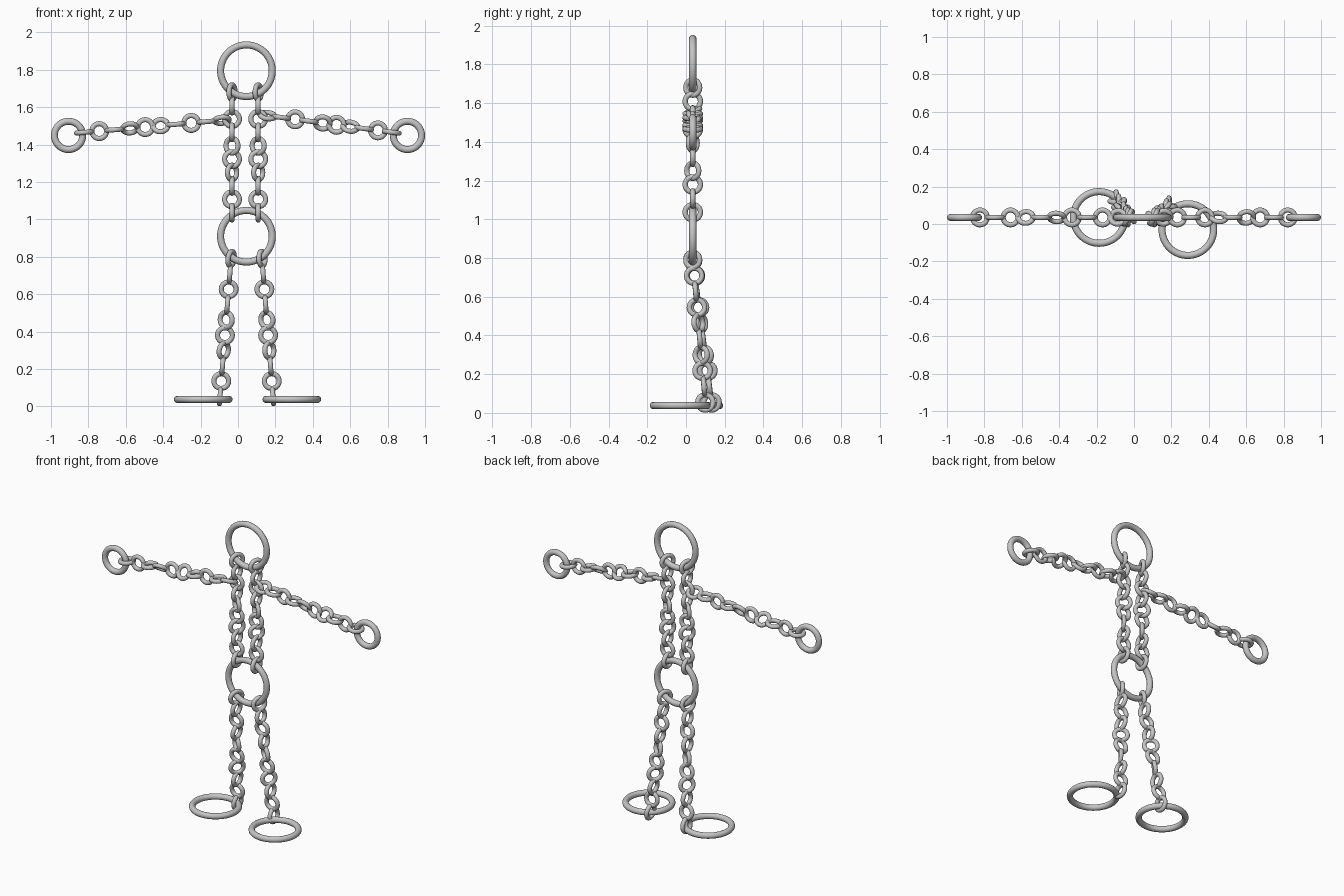
import bpy
from math import radians, cos, sin
from mathutils import Vector

cube = bpy.data.objects.get("Cube")
if cube:
    bpy.data.objects.remove(cube, do_unlink=True)

# Single metal colour
steel = bpy.data.materials.new("steel_grey")
steel.use_nodes = True
grey = (0.56, 0.56, 0.56, 1)
steel.diffuse_color = grey
steel.node_tree.nodes["Principled BSDF"].inputs["Base Color"].default_value = grey


def ring(name, centre, normal, major, minor, segments=48):
    """Smooth round ring whose hole faces along the normal."""
    turn = Vector(normal).to_track_quat('Z', 'Y').to_euler()
    bpy.ops.mesh.primitive_torus_add(
        location=centre, rotation=turn, major_radius=major, minor_radius=minor,
        major_segments=segments, minor_segments=14)
    obj = bpy.context.object
    obj.name = name
    obj.data.materials.append(steel)
    bpy.ops.object.shade_smooth()


# Twist of each link about the chain, starting at the outer end
TWIST = [0, 90, 0, 38, 90, 125, 0, 90, 0, 25]


def chain(name, start, end):
    """Row of interlocking round links between two link centres."""
    start, end = Vector(start), Vector(end)
    along = (end - start).normalized()
    side = along.cross(Vector((0, 1, 0))).normalized()
    front = side.cross(along)
    for i, twist in enumerate(TWIST):
        a = radians(twist)
        normal = side * cos(a) + front * sin(a)
        centre = start.lerp(end, i / (len(TWIST) - 1))
        ring(f"{name}_link_{i + 1}", centre, normal, 0.0395, 0.0135, 32)


DEPTH = 0.035
FACING, FLAT = (0, 1, 0), (0, 0, 1)

# Large rings: head, hips and feet
for name, centre, normal in (
        ("head", (0.045, DEPTH, 1.795), FACING),
        ("hip", (0.045, DEPTH, 0.91), FACING),
        ("right_foot", (-0.186, DEPTH, 0.038), FLAT),
        ("left_foot", (0.288, -0.03, 0.038), FLAT)):
    ring(f"{name}_ring", centre, normal, 0.138, 0.0188, 64)

# Hand rings
for name, x in (("right", -0.906), ("left", 0.906)):
    ring(f"{name}_hand_ring", (x, DEPTH, 1.449), FACING, 0.0755, 0.0185)

# Torso chains from hips to head
for name, x in (("right", -0.032), ("left", 0.108)):
    chain(f"{name}_torso", (x, DEPTH, 1.036), (x, DEPTH, 1.68))

# Arm chains from hand to shoulder
chain("right_arm", (-0.824, DEPTH, 1.465), (-0.086, DEPTH, 1.53))
chain("left_arm", (0.822, DEPTH, 1.466), (0.158, DEPTH, 1.555))

# Leg chains from foot to hips
chain("right_leg", (-0.096, 0.132, 0.054), (-0.037, DEPTH, 0.79))
chain("left_leg", (0.187, 0.1, 0.054), (0.128, DEPTH, 0.79))
